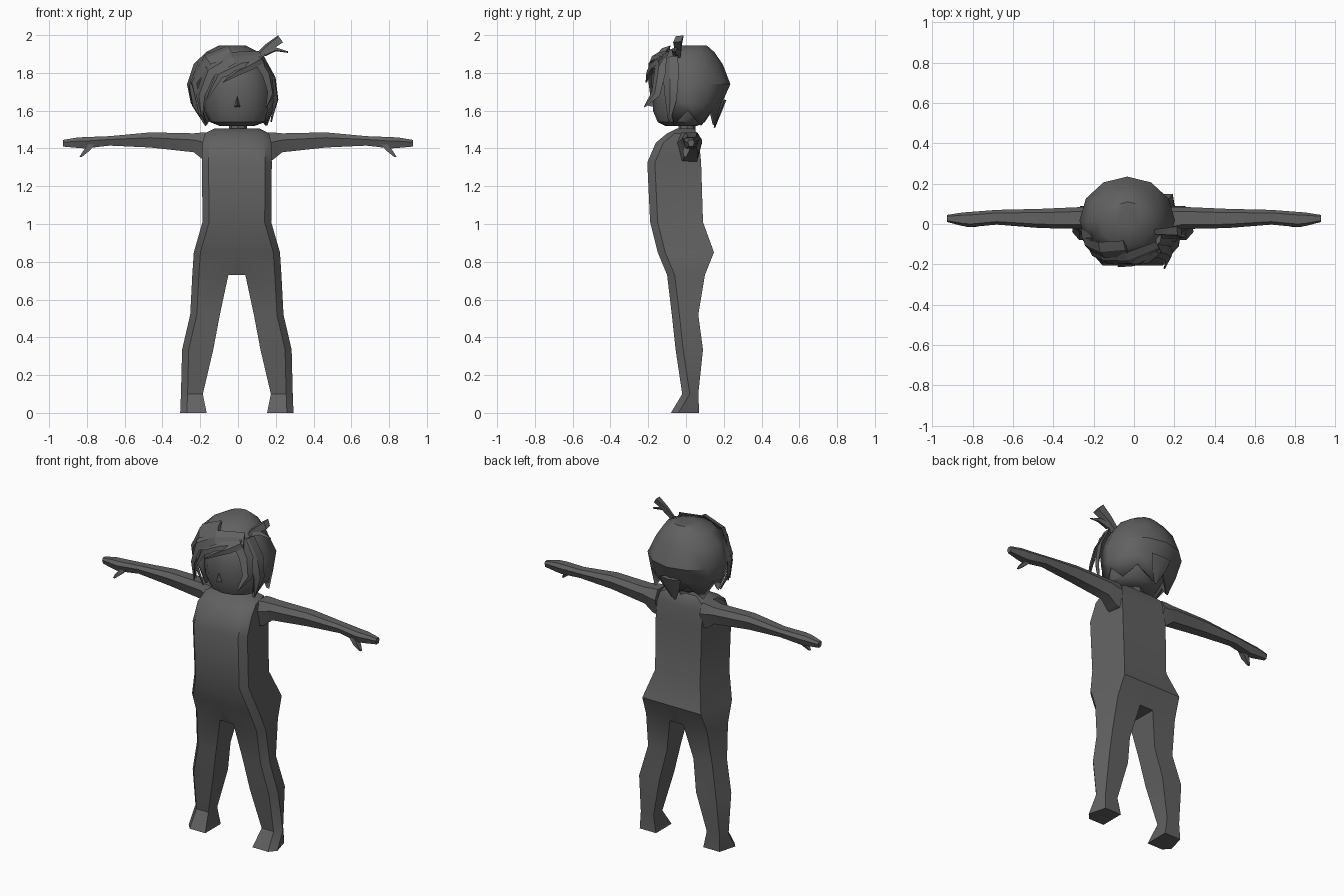
import bpy, bmesh
from math import sin, cos, pi, radians
from mathutils import Vector

if "Cube" in bpy.data.objects:
    bpy.data.objects.remove(bpy.data.objects["Cube"])

grey = bpy.data.materials.new("dark_grey")
grey.use_nodes = True
grey.diffuse_color = (0.12, 0.12, 0.12, 1)
grey.node_tree.nodes["Principled BSDF"].inputs["Base Color"].default_value = (0.12, 0.12, 0.12, 1)


def finish(name, bm, angle=30):
    """Turn a bmesh into a shaded object."""
    bmesh.ops.recalc_face_normals(bm, faces=bm.faces)
    mesh = bpy.data.meshes.new(name)
    bm.to_mesh(mesh)
    bm.free()
    mesh.materials.append(grey)
    obj = bpy.data.objects.new(name, mesh)
    bpy.context.collection.objects.link(obj)
    bpy.ops.object.select_all(action='DESELECT')
    obj.select_set(True)
    bpy.context.view_layer.objects.active = obj
    bpy.ops.object.shade_smooth_by_angle(angle=radians(angle))
    return obj


def bridge(bm, a, b, closed=True):
    n = len(a)
    for i in range(n if closed else n - 1):
        j = (i + 1) % n
        bm.faces.new((a[i], a[j], b[j], b[i]))


def loft(bm, rings, cap_start=True, cap_end=True):
    """Skin a list of closed rings."""
    rows = [[bm.verts.new(p) for p in ring] for ring in rings]
    for a, b in zip(rows, rows[1:]):
        bridge(bm, a, b)
    if cap_start:
        bm.faces.new(rows[0])
    if cap_end:
        bm.faces.new(rows[-1])
    return rows


def oval(z, x0, x1, y0, y1, sides=12, jag=0):
    cx, cy, rx, ry = (x0 + x1) / 2, (y0 + y1) / 2, (x1 - x0) / 2, (y1 - y0) / 2
    return [(cx + rx * cos(2 * pi * i / sides), cy + ry * sin(2 * pi * i / sides),
             z + jag * (-1) ** i) for i in range(sides)]


def mirror(obj):
    mod = obj.modifiers.new("mirror", 'MIRROR')
    mod.use_clip = True
    mod.merge_threshold = 0.001


# Body: half rings of (z, inner x, side x, front y, back y)
torso = [(1.505, .04, .12, -.05, .04), (1.48, .045, .17, -.10, .06), (1.43, .045, .182, -.16, .07),
         (1.325, .045, .185, -.205, .08), (1.01, .045, .182, -.19, .09),
         (.85, .045, .228, -.15, .148), (.73, .045, .236, -.10, .10)]
legs = [(.52, .09, .247, -.075, .065), (.335, .125, .29, -.055, .09),
        (.1, .18, .296, -.02, .065), (0, .16, .3, -.08, .07)]


def section(z, inner, side, front, back):
    return [(inner, front, z), (side - .035, front, z), (side, front + .04, z),
            (side - .03, back, z), (inner, back, z)]


bm = bmesh.new()
rows = []
for r in torso:
    pts = [(0, r[3], r[0])] + section(*r) + [(0, r[4], r[0])]
    rows.append([bm.verts.new(p) for p in pts])
for a, b in zip(rows, rows[1:]):
    bridge(bm, a, b, closed=False)
bm.faces.new(rows[0])
last = rows[-1]
bm.faces.new((last[0], last[1], last[5], last[6]))      # crotch
ring = last[1:6]
for r in legs:
    new = [bm.verts.new(p) for p in section(*r)]
    bridge(bm, ring, new)
    ring = new
bm.faces.new(ring)
body = finish("body", bm, 35)
mirror(body)
body.location.x = -.006

# Arms: rings of (x, bottom z, top z, front y, back y)
arm = [(.15, 1.33, 1.485, -.05, .085), (.185, 1.34, 1.485, -.04, .085), (.235, 1.38, 1.48, -.025, .085),
       (.465, 1.405, 1.485, -.02, .075), (.68, 1.415, 1.465, -.003, .07),
       (.81, 1.40, 1.46, -.015, .06), (.85, 1.403, 1.458, -.01, .057), (.926, 1.41, 1.445, .01, .045)]
bm = bmesh.new()
rings = []
for x, b, t, f, k in arm:
    e, m = (k - f) * .2, b + (t - b) * .65
    rings.append([(x, f, m), (x, f + e, b), (x, k - e, b), (x, k, m), (x, k - e, t), (x, f + e, t)])
loft(bm, rings)
mirror(finish("arms", bm, 35))

# Thumbs
bm = bmesh.new()
loft(bm, [[(x - w, y - w, z), (x + w, y - w, z), (x + w, y + w, z), (x - w, y + w, z)]
          for x, y, z, w in ((.775, .01, 1.42, .018), (.805, 0, 1.385, .016), (.833, -.005, 1.355, .006))])
mirror(finish("thumbs", bm))

# Neck and head
bm = bmesh.new()
loft(bm, [oval(1.47, -.05, .05, -.04, .05, 8), oval(1.56, -.045, .045, -.04, .05, 8)])
finish("neck", bm)
bm = bmesh.new()
loft(bm, [oval(1.52, -.10, .09, -.11, .06), oval(1.54, -.15, .145, -.15, .10),
          oval(1.60, -.18, .175, -.175, .14), oval(1.72, -.19, .18, -.18, .16),
          oval(1.82, -.17, .15, -.16, .14), oval(1.89, -.10, .08, -.09, .09)])
finish("head", bm, 40)

# Nose
bm = bmesh.new()
base = [bm.verts.new(p) for p in ((-.02, -.172, 1.62), (.012, -.172, 1.62), (-.004, -.172, 1.685))]
tip = bm.verts.new((-.004, -.207, 1.628))
for i in range(3):
    bm.faces.new((base[i], base[(i + 1) % 3], tip))
finish("nose", bm)

# Hair cap: open over the face, with a jagged lower edge
bm = bmesh.new()
loft(bm, [oval(1.945, -.10, .04, -.03, .11), oval(1.91, -.17, .11, -.12, .15),
          oval(1.845, -.235, .155, -.175, .195), oval(1.74, -.27, .203, -.2, .235),
          oval(1.64, -.25, .2, -.17, .19), oval(1.56, -.2, .18, -.14, .155, jag=.04)], cap_end=False)
gap = [f for f in bm.faces if f.calc_center_median().y < -.07 and f.calc_center_median().z < 1.81]
bmesh.ops.delete(bm, geom=gap, context='FACES')
cap = finish("hair_cap", bm, 35)
shell = cap.modifiers.new("thickness", 'SOLIDIFY')
shell.thickness = .015

# Hair strands: tapered flat ribbons lying on the head
CENTRE = Vector((-.02, .02, 1.72))


def strand(name, points, width, thick=.014, taper=True):
    pts = [Vector(p) for p in points]
    bm, rings, n = bmesh.new(), [], len(points)
    for i, p in enumerate(pts):
        along = (pts[min(i + 1, n - 1)] - pts[max(i - 1, 0)]).normalized()
        out = p - CENTRE
        out = (out - along * out.dot(along)).normalized()
        size = (.1, .75, 1, .95, .8)[min(n - 1 - i, 4)] if taper else .6 + .4 * i / (n - 1)
        side = along.cross(out) * width * size
        out = out * thick * max(size, .3)
        rings.append([p + side, p + out, p - side, p - out])
    loft(bm, rings)
    finish(name, bm)


strand("fringe_upper", [(.12, -.11, 1.89), (-.03, -.17, 1.88), (-.15, -.17, 1.81),
                        (-.2, -.15, 1.68), (-.19, -.15, 1.57)], .045)
strand("fringe_lower", [(.13, -.13, 1.86), (.02, -.185, 1.845), (-.1, -.19, 1.79), (-.165, -.185, 1.66)], .035)
strand("fringe_side", [(-.04, -.12, 1.92), (-.16, -.13, 1.87), (-.235, -.1, 1.75), (-.2, -.12, 1.57)], .05)
strand("fringe_short", [(.12, -.14, 1.87), (.07, -.18, 1.84), (-.01, -.2, 1.8), (-.08, -.21, 1.75)], .025)
strand("left_lock_front", [(.1, -.13, 1.88), (.155, -.14, 1.79), (.175, -.16, 1.69), (.15, -.22, 1.62)], .04)
strand("left_lock_side", [(.12, -.08, 1.88), (.18, -.08, 1.77), (.2, -.08, 1.66), (.175, -.09, 1.54)], .045)
strand("right_lock", [(-.2, -.06, 1.85), (-.245, -.07, 1.73), (-.23, -.08, 1.63), (-.17, -.09, 1.52)], .045)
strand("nape_lock", [(-.03, .2, 1.66), (-.03, .18, 1.6), (-.03, .15, 1.51)], .07)

# Tied tuft on top
strand("tuft", [(.09, -.04, 1.87), (.16, -.04, 1.935), (.225, -.04, 1.98)], .036, .022, taper=False)
strand("tuft_tip", [(.14, -.05, 1.9), (.2, -.06, 1.925), (.265, -.06, 1.91)], .022)
